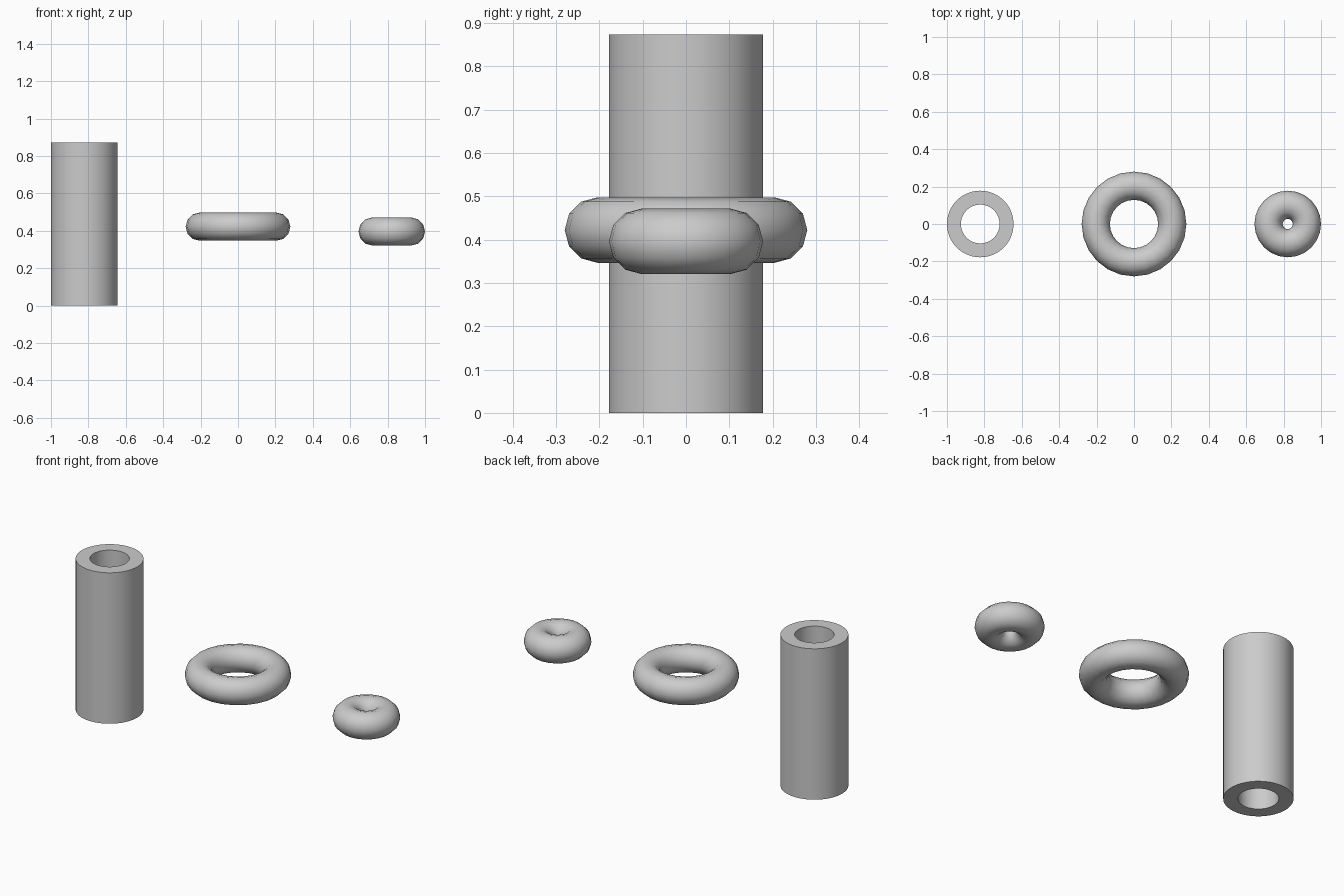
import bpy, bmesh
from math import cos, sin, pi, radians

if "Cube" in bpy.data.objects:
    bpy.data.objects.remove(bpy.data.objects["Cube"])


def lathe(name, profile, location, sides):
    """Spin a closed (radius, z) profile around the vertical axis."""
    bm = bmesh.new()
    rings = [[bm.verts.new((r * cos(2 * pi * i / sides), r * sin(2 * pi * i / sides), z))
              for r, z in profile] for i in range(sides)]
    n = len(profile)
    for i in range(sides):
        a, b = rings[i], rings[(i + 1) % sides]
        for j in range(n):
            k = (j + 1) % n
            bm.faces.new((a[j], b[j], b[k], a[k]))
    bmesh.ops.recalc_face_normals(bm, faces=bm.faces)
    mesh = bpy.data.meshes.new(name)
    bm.to_mesh(mesh)
    bm.free()
    obj = bpy.data.objects.new(name, mesh)
    bpy.context.collection.objects.link(obj)
    obj.location = location
    bpy.ops.object.select_all(action='DESELECT')
    obj.select_set(True)
    bpy.context.view_layer.objects.active = obj
    bpy.ops.object.shade_smooth_by_angle(angle=radians(40))
    return obj


def circle(major, minor, steps=12):
    return [(major + minor * cos(2 * pi * j / steps), minor * sin(2 * pi * j / steps))
            for j in range(steps)]


# Hollow tube standing on the ground
lathe("tube", [(0.1035, 0), (0.178, 0), (0.178, 0.873), (0.1035, 0.873)], (-0.822, 0, 0), 64)

# Large open ring
lathe("large_ring", circle(0.2045, 0.0755), (0, 0, 0.422), 24)

# Small ring with a narrow hole
lathe("small_ring", circle(0.1025, 0.0755), (0.822, 0, 0.396), 24)
